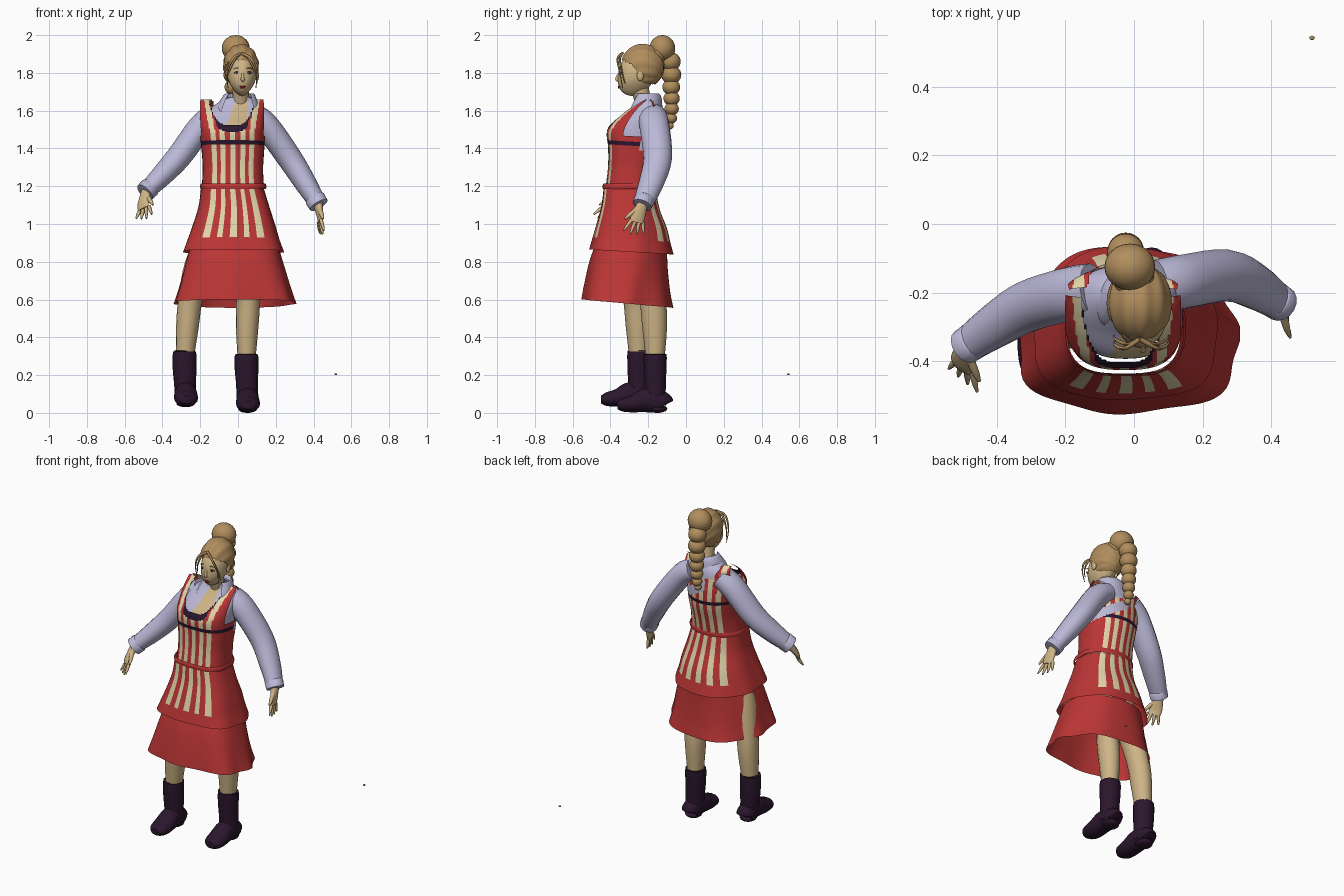
import bpy, bmesh, math
from mathutils import Vector

if "Cube" in bpy.data.objects:
    bpy.data.objects.remove(bpy.data.objects["Cube"])


def material(name, r, g, b):
    m = bpy.data.materials.new(name)
    m.diffuse_color = (r, g, b, 1)
    m.use_nodes = True
    m.node_tree.nodes["Principled BSDF"].inputs["Base Color"].default_value = m.diffuse_color
    return m


RED = material("red_cloth", .50, .036, .036)
CREAM = material("cream_stripe", .76, .67, .40)
DARK = material("dark_purple", .024, .008, .026)
SHIRT = material("lavender_cloth", .50, .48, .68)
SKIN = material("skin", .62, .46, .24)
HAIR = material("hair", .44, .27, .11)
LIP = material("lip_red", .45, .02, .03)
WHITE = material("eye_white", .70, .68, .62)


def finish(name, bm, mats):
    bmesh.ops.recalc_face_normals(bm, faces=bm.faces)
    me = bpy.data.meshes.new(name)
    bm.to_mesh(me)
    bm.free()
    for m in mats:
        me.materials.append(m)
    ob = bpy.data.objects.new(name, me)
    bpy.context.collection.objects.link(ob)
    return ob


def smooth_keys(keys, k):
    """Catmull-Rom interpolation of equal-length tuples, k steps per span."""
    out = []
    for i in range(len(keys) - 1):
        p0, p1, p2 = keys[max(i - 1, 0)], keys[i], keys[i + 1]
        p3 = keys[min(i + 2, len(keys) - 1)]
        for j in range(k):
            t = j / k
            out.append(tuple(.5 * (2 * b + (c - a) * t + (2 * a - 5 * b + 4 * c - d) * t * t
                                   + (3 * b - a - 3 * c + d) * t ** 3)
                             for a, b, c, d in zip(p0, p1, p2, p3)))
    return out + [keys[-1]]


# Cross-section columns: even steps across the stripes, finer at the sides
MID = [-.72 + .04 * i for i in range(37)]
SIDE = [.75, .78, .81, .84, .87, .9, .93, .955, .975, .99]
US = [-1] + [-s for s in reversed(SIDE)] + MID + SIDE + [1]
RING = [(u, -1) for u in US] + [(u, 1) for u in reversed(US[1:-1])]


def loft(name, keys, k, mats, rule=lambda u, s, z: 0, ripple=0, nf=2.4, tilt=0):
    """Rings of (z, cx, cy, half width, front depth, back depth); rule gives slot or None."""
    rows = smooth_keys(keys, k)
    bm, rings = bmesh.new(), []
    for n, (z, cx, cy, a, bf, bb) in enumerate(rows):
        ring = []
        for u, s in RING:
            e = nf if s < 0 else 2
            y = s * (1 - abs(u) ** e) ** (1 / e) * (bf if s < 0 else bb)
            w = 1 + ripple * n / len(rows) * math.sin(7 * math.atan2(y / .2, u) + .6)
            ring.append(bm.verts.new((cx + a * u * w, cy + y * w, z - tilt * (y + bf))))
        rings.append(ring)
    m = len(RING)
    for i in range(len(rows) - 1):
        z = (rows[i][0] + rows[i + 1][0]) / 2
        for j in range(m):
            j2 = (j + 1) % m
            slot = rule((RING[j][0] + RING[j2][0]) / 2, RING[j][1], z)
            if slot is not None:
                f = bm.faces.new((rings[i][j], rings[i][j2], rings[i + 1][j2], rings[i + 1][j]))
                f.material_index = slot
    loose = [v for v in bm.verts if not v.link_faces]
    bmesh.ops.delete(bm, geom=loose, context='VERTS')
    return finish(name, bm, mats)


def tube(name, keys, mat, ref=(0, 1, 0), k=4, n=16):
    """Capped tube through (x, y, z, side radius, other radius)."""
    rows = smooth_keys(keys, k)
    bm, rings, ref = bmesh.new(), [], Vector(ref)
    for i, r in enumerate(rows):
        d = (Vector(rows[min(i + 1, len(rows) - 1)][:3]) - Vector(rows[max(i - 1, 0)][:3])).normalized()
        s = ref.cross(d).normalized()
        t = d.cross(s)
        rings.append([bm.verts.new(Vector(r[:3]) + s * r[3] * math.cos(q) + t * r[4] * math.sin(q))
                      for q in (2 * math.pi * j / n for j in range(n))])
    for a, b in zip(rings, rings[1:]):
        for j in range(n):
            bm.faces.new((a[j], a[(j + 1) % n], b[(j + 1) % n], b[j]))
    bm.faces.new(rings[0])
    bm.faces.new(rings[-1])
    return finish(name, bm, [mat])


def ball(name, loc, size, mat, shape=None, drop=None, seg=24):
    bm = bmesh.new()
    bmesh.ops.create_uvsphere(bm, u_segments=seg, v_segments=seg // 2 + 2, radius=1)
    for v in bm.verts:
        p = shape(v.co.copy()) if shape else v.co
        v.co = Vector(loc) + Vector(a * b for a, b in zip(p, size))
    if drop:
        bad = [f for f in bm.faces if drop(f.calc_center_median())]
        bmesh.ops.delete(bm, geom=bad, context='FACES')
    return finish(name, bm, [mat])


# ---- Dress ----
def stripe(u):
    return int(abs(u) < .72 and int((u + .72) / .16) % 2 == 0)


loft("lower_skirt", [(.89, -.02, -.30, .235, .18, .20), (.80, -.02, -.31, .262, .20, .215),
                     (.68, -.018, -.33, .295, .205, .25), (.60, -.017, -.34, .32, .208, .278)],
     5, [RED], ripple=.035, nf=2.7, tilt=.09)
loft("upper_skirt", [(1.20, -.03, -.285, .166, .15, .125), (1.10, -.022, -.29, .188, .157, .15),
                     (1.0, -.022, -.29, .22, .183, .19), (.93, -.025, -.295, .243, .197, .213),
                     (.865, -.025, -.30, .267, .21, .237)], 5, [RED, CREAM],
     lambda u, s, z: stripe(u * (1.06 if s < 0 else 1)) if z > .93 else 0,
     ripple=.015, nf=3.1, tilt=.06)
loft("belt", [(1.185, -.025, -.285, .172, .155, .13), (1.20, -.025, -.285, .176, .158, .133),
              (1.215, -.025, -.285, .170, .152, .13)], 2, [RED], nf=3.1)


def bodice_rule(u, s, z):
    if z > 1.47 and abs(u) > (.955 if s < 0 else .9):       # armholes
        return None
    cut = (1.525 if s < 0 else 1.585) + .13 * (abs(u) / .68) ** 4
    if abs(u) < .69 and z > cut:                            # neckline
        return None
    if s < 0 and abs(u) < .69 and z > cut - (.036 if abs(u) < .48 else .012):
        return 2                                            # dark trim
    if s > 0 and u > -.1 and 1.5 - .1 * u < z < 1.56 - .1 * u:
        return 3                                            # shirt fold over the back
    if 1.42 < z < 1.447:
        return 2
    return stripe(u * 1.04 / (1 + max(0, z - 1.5) * 1.3))   # stripes flare onto the straps


loft("bodice", [(1.20, -.027, -.28, .165, .145, .12), (1.30, -.027, -.28, .16, .133, .14),
                (1.40, -.027, -.27, .166, .142, .155), (1.50, -.03, -.25, .174, .166, .14),
                (1.58, -.032, -.23, .177, .118, .11), (1.63, -.032, -.21, .177, .066, .08),
                (1.66, -.032, -.20, .175, .015, .02)], 14, [RED, CREAM, DARK, SHIRT], bodice_rule,
     nf=2.8, tilt=.06)

# ---- Shirt and neck ----
loft("shirt_torso", [(1.25, -.025, -.28, .14, .11, .10), (1.40, -.025, -.26, .15, .125, .13),
                     (1.50, -.025, -.24, .158, .148, .12), (1.58, -.02, -.21, .155, .105, .09),
                     (1.64, 0, -.20, .11, .065, .065), (1.67, .01, -.22, .055, .045, .045)],
     8, [SHIRT, SKIN],
     lambda u, s, z: int(s < 0 and abs(u * .15 - .025) < .042 + max(0, 1.56 - z) * .5))
loft("collar", [(1.575, -.005, -.22, .12, .10, .10), (1.62, 0, -.22, .112, .09, .095),
                (1.67, .005, -.21, .09, .07, .08), (1.69, .01, -.21, .075, .06, .065),
                (1.67, .01, -.215, .066, .055, .055)], 4, [SHIRT],
     lambda u, s, z: None if s < 0 and abs(u) < .72 else 0)
tube("neck", [(.01, -.20, 1.56, .055, .055), (.012, -.225, 1.64, .043, .043),
              (.018, -.25, 1.74, .045, .05)], SKIN)

# ---- Arms: sleeve, cuff, palm and fingers ----
ARMS = {
    "left": dict(path=[(-.12, -.19, 1.575), (-.195, -.205, 1.515), (-.31, -.24, 1.36), (-.40, -.293, 1.26),
                       (-.485, -.352, 1.175)],
                 palm=(-.502, -.40, 1.11), tip=(-.498, -.455, 1.022), fan=Vector((.022, -.018, .008))),
    "right": dict(path=[(.07, -.18, 1.575), (.145, -.168, 1.525), (.272, -.15, 1.35), (.358, -.185, 1.215),
                        (.422, -.228, 1.11)],
                  palm=(.434, -.252, 1.045), tip=(.444, -.278, .94), fan=Vector((.006, -.028, .006)))}
for side, arm in ARMS.items():
    rad = (.066, .069, .066, .058, .046)
    tube(side + "_sleeve", [p + (r, r * 1.15) for p, r in zip(arm["path"], rad)], SHIRT)
    end, prev = Vector(arm["path"][-1]), Vector(arm["path"][-2])
    d = (end - prev).normalized()
    tube(side + "_cuff", [tuple(end + d * t) + (r, r) for t, r in
                          ((-.035, .05), (-.03, .055), (.012, .053), (.014, .04))], SHIRT, k=1)
    palm, tip, fan = Vector(arm["palm"]), Vector(arm["tip"]), arm["fan"]
    low = palm.lerp(tip, .35)
    tube(side + "_palm", [tuple(end) + (.026, .028), tuple(palm) + (.016, .038),
                          tuple(low) + (.011, .036)], SKIN, ref=fan)
    for i in range(4):
        o = i - 1.5
        a, b = low + fan * o * .7 - d * .01, tip + fan * o * 1.25
        b.z += .012 * abs(o - .3)
        tube(f"{side}_finger_{i + 1}", [tuple(a) + (.010, .010), tuple(a.lerp(b, .55)) + (.009, .009),
                                        tuple(b) + (.004, .004)], SKIN, k=3, n=8)
    a, b = end.lerp(palm, .6) + fan * .8, palm.lerp(tip, .3) + fan * 2.3
    tube(side + "_thumb", [tuple(a) + (.013, .013), tuple(a.lerp(b, .6)) + (.011, .011),
                           tuple(b) + (.005, .005)], SKIN, k=3, n=8)

# ---- Legs and boots ----
for side, x, y, z0, hip, knee in (("left", -.283, -.25, .03, -.13, -.252),
                                  ("right", .045, -.163, 0, .06, .052)):
    tube(side + "_leg", [(hip, -.28, .95, .075, .08), ((hip + knee) / 2 - .02, y - .03, .78, .072, .08),
                         (knee, y - .012, .60, .064, .07), ((x + knee) / 2, y - .003, .46, .06, .066),
                         (x, y, .27, .046, .048)], SKIN)
    tube(side + "_boot_shaft", [(x, y, .30 + z0 * .6, .045, .045), (x, y, .31 + z0 * .5, .061, .06),
                                (x, y, .24, .063, .06), (x + .003, y, .15, .058, .056),
                                (x + .006, y, .04 + z0, .058, .056)], DARK, k=3)
    tube(side + "_boot_foot", [(x + .006, y + .060, z0 + .045, .04, .036),
                               (x + .006, y + .045, z0 + .056, .054, .054),
                               (x + .006, y - .04, z0 + .068, .060, .066),
                               (x + .008, y - .11, z0 + .050, .064, .048),
                               (x + .010, y - .17, z0 + .042, .056, .036),
                               (x + .010, y - .20, z0 + .040, .03, .02)], DARK, ref=(0, 0, 1))
    ball(side + "_boot_heel", (x + .006, y + .012, z0 + .022), (.05, .052, .022), DARK)


# ---- Head ----
HX = .021


def face_shape(p):
    t = max(0, -p.z)
    p.x *= 1 - .30 * t ** 1.8
    p.y -= .24 * t * (1 if p.y < 0 else .9)
    return p


def hair_shape(p):
    return p * (1 + .022 * math.sin(16 * math.atan2(p.x, p.z + .6)))


ball("head", (HX, -.262, 1.79), (.076, .097, .112), SKIN, face_shape, seg=32)
ball("hair_cap", (HX - .005, -.23, 1.835), (.094, .114, .117), HAIR, hair_shape,
     lambda c: (c.y < -.265 and c.z < 1.875 - (c.y + .345) * .6) or c.z < 1.742, seg=64)
tube("nose", [(HX + .004, -.352, 1.80, .006, .006), (HX + .004, -.364, 1.775, .008, .009),
              (HX + .004, -.366, 1.763, .011, .008), (HX + .004, -.356, 1.755, .007, .005)],
     SKIN, k=3, n=10)
ball("upper_lip", (HX + .003, -.352, 1.7285), (.017, .008, .004), LIP)
ball("lower_lip", (HX + .003, -.352, 1.7215), (.014, .009, .005), LIP)
for side, s in (("left", -1), ("right", 1)):
    ex = HX + .006 + s * .033
    ball(side + "_eye", (ex, -.345, 1.80), (.013, .008, .0055), WHITE, seg=16)
    ball(side + "_iris", (ex, -.351, 1.80), (.006, .004, .0055), DARK, seg=12)
    tube(side + "_eyelid", [(ex - .015, -.343, 1.802, .0015, .002), (ex, -.353, 1.807, .002, .002),
                            (ex + .015, -.343, 1.802, .0015, .002)], DARK, ref=(0, 0, 1), n=6)
    tube(side + "_eyebrow", [(ex - .017, -.346, 1.822, .002, .003), (ex, -.350, 1.827, .002, .003),
                             (ex + .015, -.341, 1.822, .002, .002)], HAIR, ref=(0, 0, 1), n=6)
    ball(side + "_ear", (HX + s * .08, -.242, 1.785), (.010, .018, .028), SKIN, seg=16)
    # loose locks framing the face
    for i in range(2):
        w = .012 * i
        tube(f"{side}_lock_{i + 1}", [(HX - .004, -.335, 1.905, .007, .007),
                                      (HX + s * (.048 - w), -.362 + w, 1.875, .007, .006),
                                      (HX + s * (.078 - w / 2), -.35 + w, 1.80, .004, .004),
                                      (HX + s * (.074 + w / 2), -.335 + w, 1.72 + 2 * w, .002, .002)],
             HAIR, k=5, n=8)

# ---- Bun and bubble ponytail ----
ball("bun", (-.012, -.125, 1.93), (.074, .068, .07), HAIR)
ball("bun_base", (0, -.16, 1.895), (.06, .06, .05), HAIR)
BUBBLES = ((-.082, 1.86, .054), (-.078, 1.79, .053), (-.078, 1.725, .047), (-.076, 1.665, .043),
           (-.076, 1.61, .038), (-.078, 1.56, .031), (-.086, 1.52, .021))
for i, (y, z, r) in enumerate(BUBBLES):
    ball(f"ponytail_bubble_{i + 1}", (-.024, y, z), (r, r, r * .92), HAIR)

# ---- Tiny loose flake lying apart ----
ball("loose_flake", (.518, .542, .205), (.009, .007, .005), HAIR, seg=6)

bpy.ops.object.select_all(action='SELECT')
bpy.context.view_layer.objects.active = bpy.data.objects["head"]
bpy.ops.object.shade_smooth_by_angle(angle=math.radians(50))
